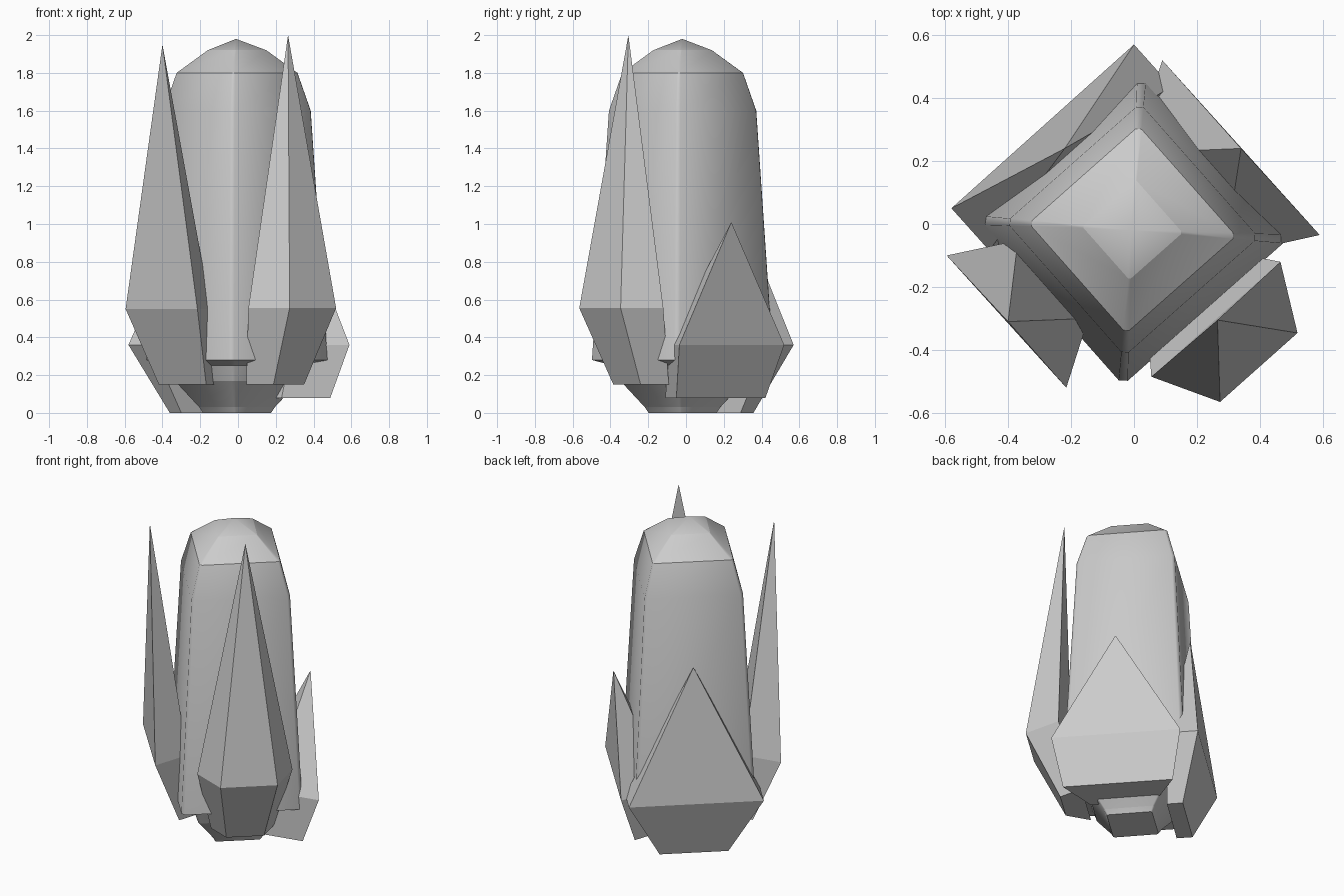
import bpy, bmesh, math
from mathutils import Vector, Matrix

cube = bpy.data.objects.get("Cube")
if cube:
    bpy.data.objects.remove(cube)

grey = bpy.data.materials.new("plain_grey")
grey.use_nodes = True
grey.diffuse_color = (0.6, 0.6, 0.6, 1)
grey.node_tree.nodes["Principled BSDF"].inputs["Base Color"].default_value = (0.6, 0.6, 0.6, 1)


def finish(name, bm):
    bmesh.ops.recalc_face_normals(bm, faces=bm.faces[:])
    mesh = bpy.data.meshes.new(name)
    bm.to_mesh(mesh)
    bm.free()
    mesh.materials.append(grey)
    obj = bpy.data.objects.new(name, mesh)
    bpy.context.collection.objects.link(obj)
    return obj


def bridge(bm, low, high):
    n = len(low)
    for i in range(n):
        j = (i + 1) % n
        bm.faces.new((low[i], low[j], high[j], high[i]))


# Tapered four-cornered body with softly chamfered corners
profile = [(0.18, 0), (0.2, 0.03), (0.33, 0.17), (0.365, 0.25), (0.48, 0.28),
           (0.39, 1.6), (0.32, 1.8), (0.155, 1.92)]
tip = (-0.01, -0.02, 1.98)
bm = bmesh.new()
turn = Matrix.Rotation(math.radians(-3.5), 4, 'Z')
rings = []
for r, z in profile:
    ring = []
    for k in range(4):
        for s in (-1, 1):
            corner = Matrix.Rotation(k * math.pi / 2, 4, 'Z') @ Vector((r, 0.03 * r * s, z))
            ring.append(bm.verts.new(turn @ corner + Vector((-0.005, -0.018, 0))))
    rings.append(ring)
for low, high in zip(rings, rings[1:]):
    bridge(bm, low, high)
bm.faces.new(rings[0])
top = bm.verts.new(tip)
for i in range(8):
    bm.faces.new((rings[-1][i], rings[-1][(i + 1) % 8], top))
for f in bm.faces:
    f.smooth = True
# Crisp ring edges, except the soft shoulder
for e in bm.edges:
    z0, z1 = e.verts[0].co.z, e.verts[1].co.z
    if abs(z0 - z1) < 0.001 and abs(z0 - 1.6) > 0.01:
        e.smooth = False
finish("body", bm)


def fin(name, p, q, apex, z_mid, z_low, shrink, inset, depth, ratio):
    """Spiked pod: wide edge p-q, narrow edge offset by depth, smaller base moved inward."""
    p, q = Vector((*p, 0)), Vector((*q, 0))
    mid, half = (p + q) / 2, (q - p) / 2
    out = Vector((half.y, -half.x, 0)).normalized()
    if out.dot(mid) < 0:
        out = -out

    def ring(centre, scale, z):
        near, far = half * scale, half * scale * ratio
        shift = out * depth * scale
        points = (centre - near, centre + near, centre + shift + far, centre + shift - far)
        return [bm.verts.new((c.x, c.y, z)) for c in points]

    bm = bmesh.new()
    low = ring(mid - out * inset, shrink, z_low)
    high = ring(mid, 1, z_mid)
    bridge(bm, low, high)
    bm.faces.new(low)
    top = bm.verts.new(apex)
    for i in range(4):
        bm.faces.new((high[i], high[(i + 1) % 4], top))
    finish(name, bm)


# Four spiked fins, one against each flat side
fin("front_right_fin", (-0.595, -0.10), (-0.215, -0.52), (-0.40, -0.31, 1.95),
    0.55, 0.15, 0.66, 0.15, -0.2, 0.59)
fin("front_left_fin", (0.055, -0.485), (0.465, -0.12), (0.265, -0.305, 2.0),
    0.555, 0.15, 0.66, 0.122, 0.205, 0.6)
fin("back_left_fin", (0.59, -0.035), (0.09, 0.52), (0.34, 0.24, 1.01),
    0.36, 0.08, 0.85, 0.086, -0.27, 0.59)
fin("back_right_fin", (0.0, 0.57), (-0.58, 0.05), (-0.22, 0.24, 1.18),
    0.36, 0.0, 0.51, 0.115, -0.18, 1.0)
